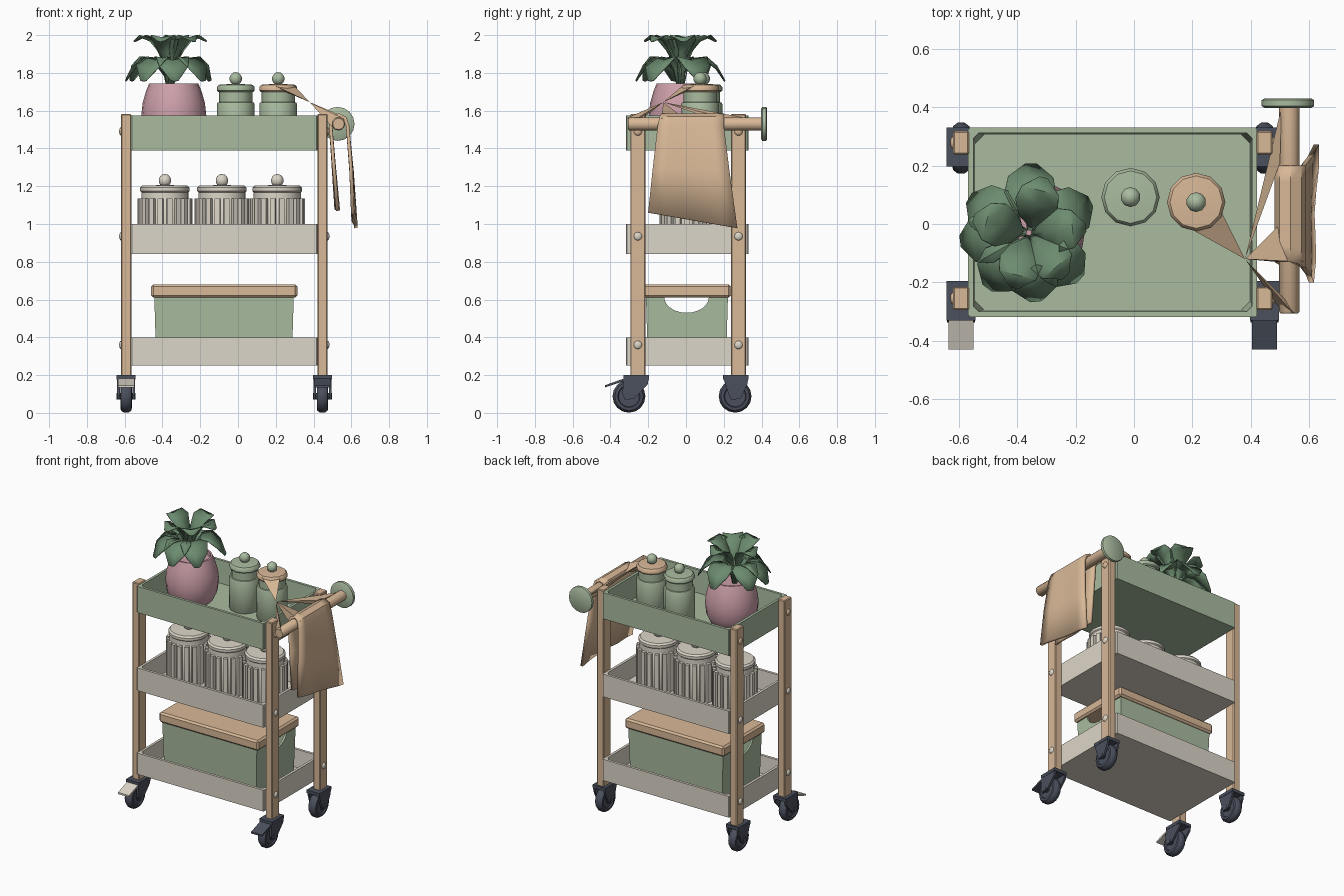
import bpy, bmesh
from math import sin, cos, pi, radians
from mathutils import Vector, Matrix

if "Cube" in bpy.data.objects:
    bpy.data.objects.remove(bpy.data.objects["Cube"])

def mat(name, r, g, b):
    m = bpy.data.materials.new(name)
    m.diffuse_color = (r, g, b, 1)
    m.use_nodes = True
    m.node_tree.nodes["Principled BSDF"].inputs["Base Color"].default_value = m.diffuse_color
    return m

GREEN = mat("sage", .40, .50, .35)
WOOD = mat("wood", .69, .48, .31)
CREAM = mat("cream", .72, .67, .58)
PINK = mat("pink", .61, .35, .40)
DARK = mat("dark", .07, .08, .11)
LEAF = mat("leaf", .15, .26, .16)

def finish(name, bm, m, smooth=False):
    bmesh.ops.recalc_face_normals(bm, faces=bm.faces)
    me = bpy.data.meshes.new(name)
    bm.to_mesh(me)
    bm.free()
    me.materials.append(m)
    ob = bpy.data.objects.new(name, me)
    bpy.context.collection.objects.link(ob)
    if smooth:
        bpy.ops.object.select_all(action='DESELECT')
        ob.select_set(True)
        bpy.context.view_layer.objects.active = ob
        bpy.ops.object.shade_smooth_by_angle(angle=radians(40))
    return ob

def add_box(bm, x0, x1, y0, y1, z0, z1):
    M = Matrix.Translation(((x0+x1)/2, (y0+y1)/2, (z0+z1)/2)) @ Matrix.Diagonal((x1-x0, y1-y0, z1-z0, 1))
    return bmesh.ops.create_cube(bm, size=1, matrix=M)["verts"]

def box(name, m, *b, bevel=0):
    bm = bmesh.new()
    add_box(bm, *b)
    if bevel:
        bmesh.ops.bevel(bm, geom=bm.edges[:], offset=bevel, segments=1, affect='EDGES')
    return finish(name, bm, m)

def loft(bm, rings, caps=True):
    vs = [[bm.verts.new(p) for p in r] for r in rings]
    n = len(vs[0])
    for a, b in zip(vs, vs[1:]):
        for i in range(n):
            bm.faces.new((a[i], a[(i+1) % n], b[(i+1) % n], b[i]))
    if caps:
        bm.faces.new(vs[0])
        bm.faces.new(vs[-1])

def lathe(name, m, profile, loc, n=16, axis='Z'):
    """Spin (radius, height) points about an axis through loc."""
    R = {'Z': Matrix(), 'X': Matrix.Rotation(pi/2, 4, 'Y'), 'Y': Matrix.Rotation(-pi/2, 4, 'X')}[axis]
    bm = bmesh.new()
    loft(bm, [[Vector(loc) + R @ Vector((r*cos(2*pi*i/n), r*sin(2*pi*i/n), h)) for i in range(n)]
              for r, h in profile])
    return finish(name, bm, m, True)

def ball(name, m, loc, r, sx=1):
    bm = bmesh.new()
    bmesh.ops.create_uvsphere(bm, u_segments=10, v_segments=7, radius=r,
                              matrix=Matrix.Translation(loc) @ Matrix.Diagonal((sx, 1, 1, 1)))
    return finish(name, bm, m, True)

# trays: open boxes with clipped corners
def tray(name, m, z0, z1, floor):
    def ring(d, z, c=.018):
        x0, x1, y0, y1 = -.568+d, .422-d, -.318+d, .33-d
        return [(x0+c, y0, z), (x1-c, y0, z), (x1, y0+c, z), (x1, y1-c, z),
                (x1-c, y1, z), (x0+c, y1, z), (x0, y1-c, z), (x0, y0+c, z)]
    bm = bmesh.new()
    loft(bm, [ring(0, z0, .006), ring(0, z1, .006), ring(.018, z1), ring(.024, floor, .03)])
    finish(name, bm, m)

tray("top_tray", GREEN, 1.39, 1.575, 1.415)
tray("middle_tray", CREAM, .84, 1.0, .865)
tray("bottom_tray", CREAM, .25, .40, .275)

# posts, bolts and casters
for side, px in (("left", -.592), ("right", .447)):
    s = -1 if side == "left" else 1
    for end, py in (("front", -.255), ("back", .278)):
        tag = f"{end}_{side}"
        box("post_" + tag, WOOD, px-.027, px+.027, py-.04, py+.04, .19, 1.583, bevel=.005)
        for z, m in ((1.49, WOOD), (.935, CREAM), (.36, CREAM)):
            ball("bolt_" + tag, m, (px+s*.027, py, z), .022, .5)
        wy = -.302 if end == "front" else .26
        lathe("wheel_" + tag, DARK, [(.03, -.022), (.055, -.022), (.06, -.03), (.075, -.028), (.087, -.012),
              (.087, .012), (.075, .028), (.06, .03), (.055, .022), (.03, .022)], (px, wy, .088), 16, 'X')
        lathe("axle_" + tag, DARK, [(.018, -.05), (.018, .05)], (px, wy, .088), 8, 'X')
        # fork: top plate with two tapered cheeks
        bm = bmesh.new()
        fy = py - .008 if end == "front" else py - .014
        add_box(bm, px-.05, px+.05, fy-.067, fy+.067, .178, .2)
        for k in (-1, 1):
            x0, x1 = sorted((px+k*.034, px+k*.048))
            prof = [(fy-.067, .19), (fy+.067, .19), (fy+.06, .15), (wy+.028, .075), (wy-.022, .07), (wy-.035, .1)]
            loft(bm, [[(x, y, z) for y, z in prof] for x in (x0, x1)])
        finish("caster_fork_" + tag, bm, DARK)
        if end == "front":
            bm = bmesh.new()
            prof = [(-.43, .134), (-.3, .178), (-.3, .192), (-.43, .146)]
            loft(bm, [[(px+k*.043, y, z) for y, z in prof] for k in (-1, 1)])
            finish("brake_lever_" + side, bm, CREAM if s < 0 else DARK)

# push handle with round end knob
lathe("handle_rod", WOOD, [(.03, -.306), (.035, -.3), (.035, .41)], (.532, 0, 1.53), 12, 'Y')
lathe("handle_knob", GREEN, [(.08, .398), (.09, .404), (.09, .424), (.08, .43)], (.527, 0, 1.53), 16, 'Y')

# towel draped over the rod: (x, z, y near end, y far end)
path = [((.527, 1.07), (.522, 1.085), -.15, .2), ((.505, 1.33), (.505, 1.33), -.14, .2),
        ((.49, 1.53), (.49, 1.53), -.13, .2), ((.505, 1.566), (.505, 1.566), -.13, .2),
        ((.535, 1.577), (.535, 1.577), -.13, .2), ((.566, 1.562), (.566, 1.562), -.14, .2),
        ((.58, 1.52), (.58, 1.52), -.15, .2), ((.598, 1.3), (.602, 1.28), -.175, .23),
        ((.607, 1.06), (.622, .978), -.2, .272)]
bm = bmesh.new()
N = 6
rows = []
for k, (a, b, y0, y1) in enumerate(path):
    drop = max(0, (1.5 - a[1]) / .5)
    row = []
    for i in range(N+1):
        t = i / N
        row.append(bm.verts.new((a[0]+(b[0]-a[0])*t + .006*drop*sin(t*9), y0+(y1-y0)*t, a[1]+(b[1]-a[1])*t)))
    rows.append(row)
for a, b in zip(rows, rows[1:]):
    for i in range(N):
        bm.faces.new((a[i], a[i+1], b[i+1], b[i]))
towel = finish("towel", bm, WOOD, True)
sol = towel.modifiers.new("thick", 'SOLIDIFY')
sol.thickness, sol.offset = .018, 0

# taut cloth gathers meeting at one knot between jar lid, towel and rod
knot = (.38, -.12, 1.645)
bm = bmesh.new()
for tri in [((.30, .04, 1.73), (.20, -.02, 1.73), (.25, 0, 1.70)),
            ((.545, -.305, 1.565), (.51, -.305, 1.50), (.565, -.305, 1.53)),
            ((.50, .21, 1.56), (.505, .40, 1.545), (.497, .21, 1.53)),
            ((.49, -.01, 1.56), (.58, -.13, 1.56), (.49, -.13, 1.53))]:
    v = [bm.verts.new(p) for p in tri]
    k = bm.verts.new(knot)
    bm.faces.new(v)
    for i in range(3):
        bm.faces.new((v[i], v[(i+1) % 3], k))
finish("cloth_gathers", bm, WOOD)

# top-tray canisters
for x, y, m in ((-.012, .092, GREEN), (.213, .075, WOOD)):
    lathe("canister_body", GREEN, [(.094, 1.412), (.1, 1.42), (.1, 1.635), (.096, 1.643), (.088, 1.645), (.088, 1.71)], (x, y, 0), 12)
    lathe("canister_lid", m, [(.093, 1.70), (.1, 1.707), (.1, 1.725), (.09, 1.737), (.02, 1.742)], (x, y, 0), 12)
    ball("canister_knob", GREEN, (x, y, 1.769), .035)

# middle-tray ribbed jars
for x in (-.387, -.085, .208):
    lathe("jar_body", CREAM, [(.122, .863), (.126, .87), (.126, 1.135), (.12, 1.145)], (x, .005, 0), 20)
    bm = bmesh.new()
    for i in range(18):
        vs = add_box(bm, .115, .146, -.014, .014, .866, 1.135)
        bmesh.ops.rotate(bm, verts=vs, cent=(0, 0, 0), matrix=Matrix.Rotation(2*pi*i/18, 3, 'Z'))
    bmesh.ops.translate(bm, verts=bm.verts, vec=(x, .005, 0))
    finish("jar_ribs", bm, CREAM)
    lathe("jar_lid", CREAM, [(.125, 1.135), (.125, 1.168), (.131, 1.174), (.131, 1.192), (.12, 1.203), (.02, 1.206)], (x, .005, 0), 20)
    ball("jar_knob", CREAM, (x, .005, 1.23), .035)

# storage box with hand holes through both ends
bm = bmesh.new()
def rect(d, z):
    return [(-.443+d, -.212+d, z), (.295-d, -.212+d, z), (.295-d, .222-d, z), (-.443+d, .222-d, z)]
loft(bm, [rect(.01, .275), rect(0, .615), rect(.015, .615), rect(.02, .292)])
crate = finish("storage_box", bm, GREEN)
bm = bmesh.new()
prof = [(.003 + .118*cos(a), .612 + .082*sin(a)) for a in [pi + pi*i/12 for i in range(13)]]
loft(bm, [[(x, y, z) for y, z in prof + [(.121, .63), (-.115, .63)]] for x in (-.6, .5)])
cut = finish("hand_hole_cutter", bm, GREEN)
cut.hide_render = True
cut.hide_set(True)
mod = crate.modifiers.new("hand_holes", 'BOOLEAN')
mod.object, mod.operation, mod.solver = cut, 'DIFFERENCE', 'EXACT'
box("storage_box_lid", WOOD, -.46, .315, -.228, .238, .61, .681, bevel=.012)

# potted plant
lathe("plant_pot", PINK, [(.1, 1.413), (.135, 1.44), (.163, 1.5), (.172, 1.575), (.165, 1.64), (.148, 1.7),
      (.13, 1.745), (.118, 1.745), (.118, 1.715)], (-.34, -.025, 0), 20)
LOW = [(.01, 1.70, .007), (.035, 1.81, .01), (.075, 1.865, .055), (.135, 1.865, .088), (.19, 1.82, .078), (.235, 1.755, .02)]
HIGH = [(.01, 1.70, .007), (.025, 1.83, .01), (.055, 1.91, .05), (.1, 1.965, .075), (.15, 1.985, .065), (.195, 1.965, .015)]
leaves = [(a, LOW) for a in (27, 88, 150, 187, 233, 276, 318)] + [(a, HIGH) for a in (5, 75, 165, 255, 310)]
bm = bmesh.new()
for ang, st in leaves:
    R = Matrix.Translation((-.36, -.03, 0)) @ Matrix.Rotation(radians(ang), 4, 'Z')
    rows = [[bm.verts.new(R @ Vector((r, k*w, z + abs(k)*w*.22))) for k in (-1, 0, 1)] for r, z, w in st]
    for a, b in zip(rows, rows[1:]):
        for i in range(2):
            bm.faces.new((a[i], a[i+1], b[i+1], b[i]))
foliage = finish("plant_leaves", bm, LEAF, True)
sol = foliage.modifiers.new("thick", 'SOLIDIFY')
sol.thickness, sol.offset = .006, 0
